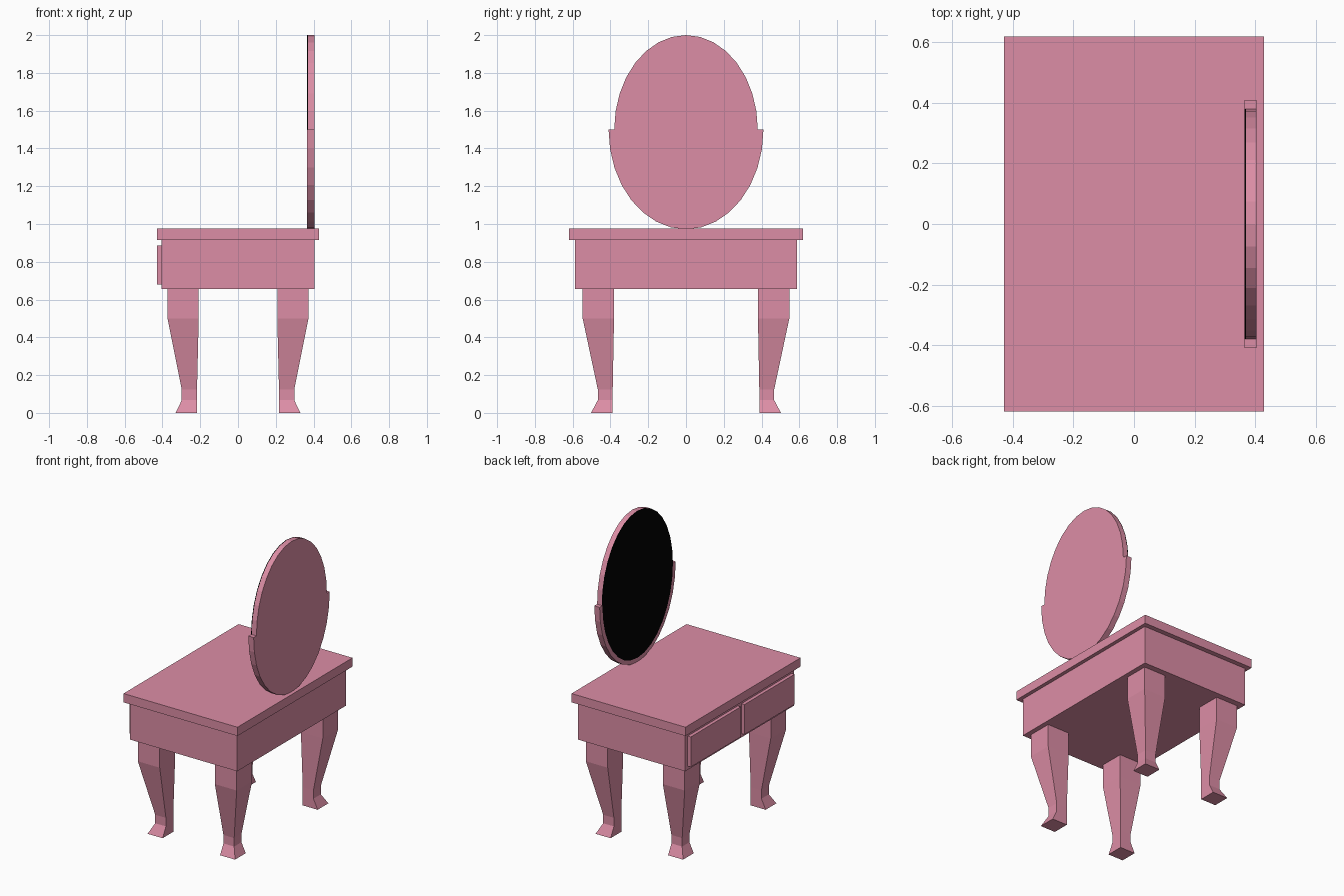
import bpy, bmesh
from math import pi, cos, sin

if "Cube" in bpy.data.objects:
    bpy.data.objects.remove(bpy.data.objects["Cube"])


def material(name, rgb):
    m = bpy.data.materials.new(name)
    m.diffuse_color = (*rgb, 1)
    m.use_nodes = True
    m.node_tree.nodes["Principled BSDF"].inputs["Base Color"].default_value = m.diffuse_color
    return m


PINK = material("pink_paint", (0.72, 0.27, 0.38))
BLACK = material("mirror_black", (0.0, 0.0, 0.0))


def make(name, bm, mat):
    bmesh.ops.recalc_face_normals(bm, faces=bm.faces)
    mesh = bpy.data.meshes.new(name)
    bm.to_mesh(mesh)
    bm.free()
    mesh.materials.append(mat)
    obj = bpy.data.objects.new(name, mesh)
    bpy.context.collection.objects.link(obj)
    return obj


def loft(name, rings, mat):
    """Skin matching loops of points and cap both ends."""
    bm = bmesh.new()
    loops = [[bm.verts.new(p) for p in r] for r in rings]
    n = len(loops[0])
    for a, b in zip(loops, loops[1:]):
        for i in range(n):
            j = (i + 1) % n
            bm.faces.new((a[i], a[j], b[j], b[i]))
    bm.faces.new(loops[0])
    bm.faces.new(loops[-1])
    return make(name, bm, mat)


def rect(x0, x1, y0, y1, z):
    return [(x0, y0, z), (x1, y0, z), (x1, y1, z), (x0, y1, z)]


def box(name, x0, x1, y0, y1, z0, z1):
    return loft(name, [rect(x0, x1, y0, y1, z) for z in (z0, z1)], PINK)


def arc(ry, rz, a0, a1, n):
    """Points on an ellipse in the mirror plane, centred at z = 1.5."""
    return [(ry * cos(a0 + (a1 - a0) * i / n), 1.5 + rz * sin(a0 + (a1 - a0) * i / n))
            for i in range(n + 1)]


def plate(name, outline, x0, x1, mat):
    return loft(name, [[(x, y, z) for y, z in outline] for x in (x0, x1)], mat)


# Table top and carcass
box("table_top", -0.43, 0.43, -0.62, 0.62, 0.915, 0.975)
box("table_body", -0.405, 0.405, -0.587, 0.587, 0.655, 0.915)

# Two drawer fronts on the -x side
box("left_drawer", -0.428, -0.405, 0.02, 0.56, 0.68, 0.885)
box("right_drawer", -0.428, -0.405, -0.56, -0.02, 0.68, 0.885)

# Legs: (z, inner x, outer x, inner y, outer y)
LEG = [(0.0, 0.217, 0.33, 0.388, 0.503),
       (0.067, 0.217, 0.298, 0.388, 0.467),
       (0.125, 0.217, 0.298, 0.388, 0.467),
       (0.50, 0.208, 0.373, 0.381, 0.547),
       (0.655, 0.208, 0.373, 0.381, 0.547)]
for sx, xn in ((-1, "drawer_side"), (1, "mirror_side")):
    for sy, yn in ((-1, "front"), (1, "back")):
        loft(f"{yn}_{xn}_leg",
             [rect(sx * a, sx * b, sy * c, sy * d, z) for z, a, b, c, d in LEG], PINK)

# Oval mirror with black glass, held by a half-oval cradle
oval = arc(0.38, 0.5, 0, 2 * pi, 32)[:-1]
plate("mirror_back", oval, 0.370, 0.405, PINK)
plate("mirror_glass", oval, 0.365, 0.370, BLACK)
plate("mirror_cradle",
      arc(0.41, 0.528, pi, 2 * pi, 16) + arc(0.38, 0.5, 2 * pi, pi, 16),
      0.365, 0.405, PINK)
